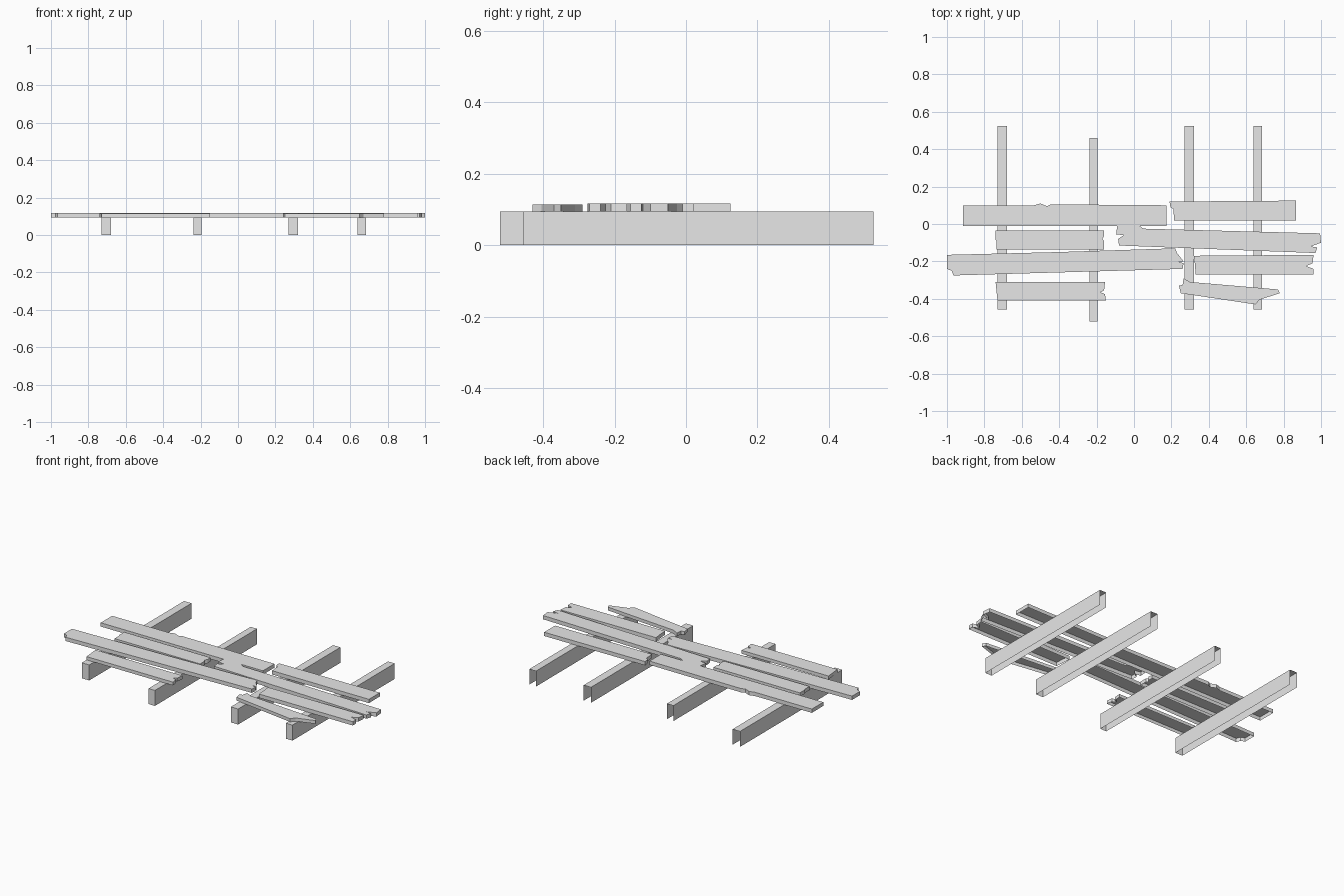
import bpy
import bmesh

if "Cube" in bpy.data.objects:
    bpy.data.objects.remove(bpy.data.objects["Cube"], do_unlink=True)

# Single plain grey for the whole model
GREY = (0.8, 0.8, 0.8, 1.0)
grey = bpy.data.materials.new("plain_grey")
grey.use_nodes = True
grey.diffuse_color = GREY
grey.node_tree.nodes["Principled BSDF"].inputs["Base Color"].default_value = GREY

BEAM_TOP = 0.094
PLANK_TOP = 0.117
LOW_PLANK_TOP = 0.114


def shell(name, outline, bottom, top, open_back=False):
    """Top face with walls below it and no underside; the outline runs clockwise
    from the back left corner, so its first edge is the back one."""
    mesh = bpy.data.meshes.new(name)
    bm = bmesh.new()
    upper = [bm.verts.new((x, y, top)) for x, y in outline]
    lower = [bm.verts.new((x, y, bottom)) for x, y in outline]
    bm.faces.new(list(reversed(upper)))
    count = len(outline)
    for i in range(count):
        if open_back and i == 0:
            continue
        j = (i + 1) % count
        bm.faces.new((upper[i], upper[j], lower[j], lower[i]))
    bm.normal_update()
    bm.to_mesh(mesh)
    bm.free()
    mesh.materials.append(grey)
    obj = bpy.data.objects.new(name, mesh)
    bpy.context.scene.collection.objects.link(obj)
    return obj


def beam(name, left, right, front, back):
    """Hollow support beam, open underneath and at the back end."""
    corners = [(left, back), (right, back), (right, front), (left, front)]
    return shell(name, corners, 0.0, BEAM_TOP, open_back=True)


def plank(name, outline, top=PLANK_TOP):
    """Broken board lying on the beams."""
    return shell(name, outline, BEAM_TOP, top)


# Support beams
beam("outer_right_beam", -0.73, -0.68, -0.456, 0.525)
beam("inner_right_beam", -0.237, -0.194, -0.52, 0.46)
beam("inner_left_beam", 0.271, 0.32, -0.456, 0.525)
beam("outer_left_beam", 0.64, 0.685, -0.456, 0.525)

# Back row of boards
plank("back_long_plank", [
    (-.915, .10), (-.535, .10), (-.5, .11), (-.465, .095), (-.445, .105),
    (.175, .10), (.175, -.01), (-.915, -.01)])
plank("back_short_plank", [
    (.19, .12), (.865, .125), (.865, .02), (.215, .02), (.21, .08), (.195, .09)])

# Middle boards with splintered ends
plank("middle_short_plank", [
    (-.74, -.035), (-.16, -.035), (-.16, -.065), (-.17, -.08), (-.16, -.09),
    (-.16, -.135), (-.735, -.135), (-.735, -.09), (-.74, -.085)])
plank("middle_long_plank", [
    (-.09, -.01), (.03, -.01), (.05, -.025), (.995, -.05), (1, -.1),
    (.945, -.12), (.98, -.125), (.97, -.155), (-.08, -.115), (-.085, -.08),
    (-.055, -.06), (-.095, -.055)])
plank("front_long_plank", [
    (-1, -.165), (-.4, -.15), (.22, -.13), (.23, -.155), (.265, -.2),
    (.235, -.2), (.265, -.21), (.26, -.24), (-.965, -.275), (-.975, -.25),
    (-1, -.24)])
plank("front_left_plank", [
    (.32, -.17), (.96, -.165), (.955, -.21), (.92, -.225), (.96, -.24),
    (.96, -.27), (.33, -.27), (.325, -.21)])

# Front row of boards, slightly thinner
plank("front_right_plank", [
    (-.74, -.31), (-.155, -.31), (-.16, -.355), (-.18, -.365), (-.155, -.375),
    (-.15, -.41), (-.73, -.41), (-.735, -.36)], LOW_PLANK_TOP)
plank("broken_corner_plank", [
    (.265, -.29), (.3, -.31), (.77, -.35), (.78, -.37), (.67, -.405),
    (.65, -.43), (.25, -.37), (.24, -.33), (.26, -.325)], LOW_PLANK_TOP)
